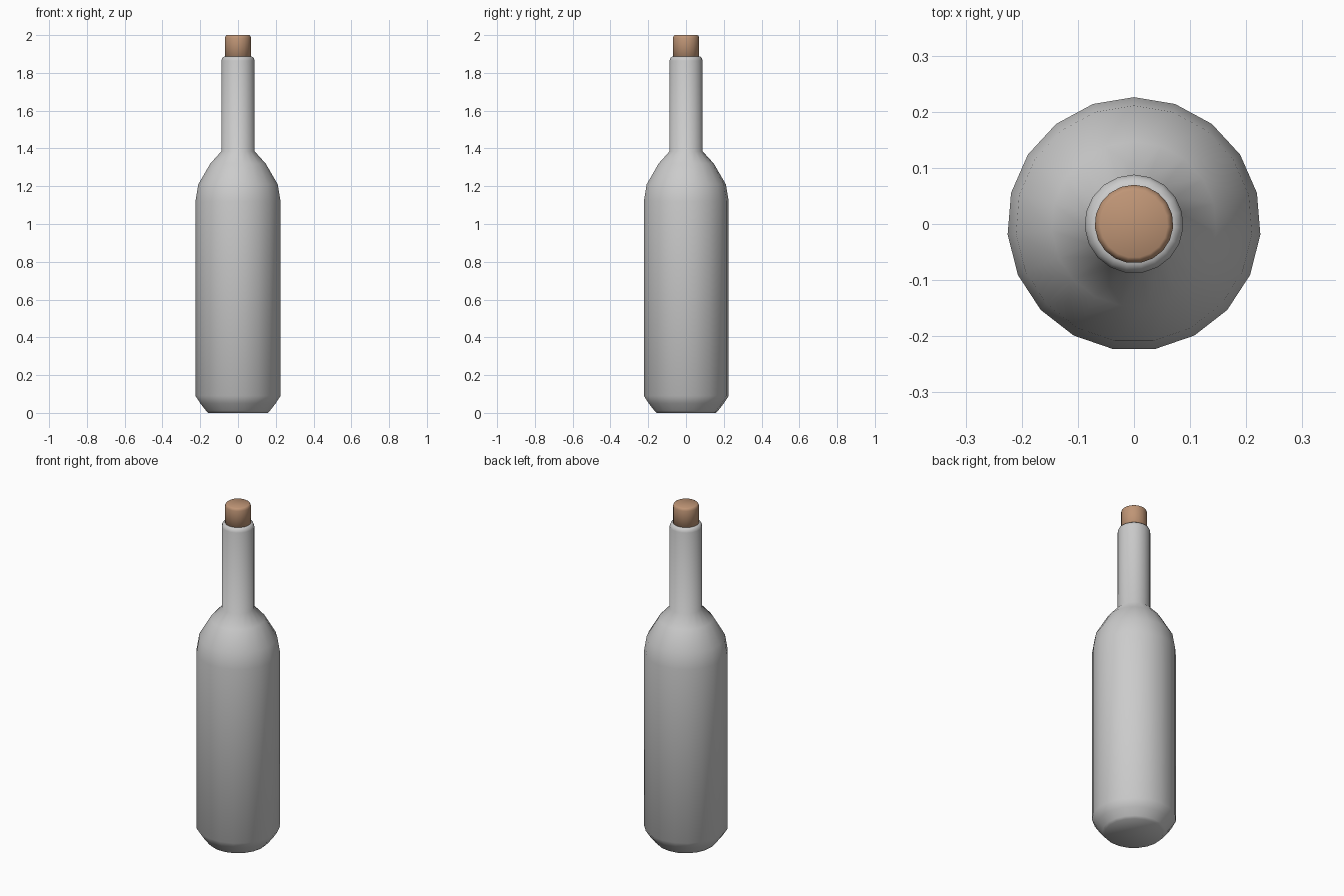
import bpy, bmesh, math

if "Cube" in bpy.data.objects:
    bpy.data.objects.remove(bpy.data.objects["Cube"])

SIDES = 19


def lathe(name, profile):
    """Revolve (radius, z) points around z into a closed, smooth-shaded solid."""
    bm = bmesh.new()
    rings = []
    for r, z in profile:
        ring = []
        for i in range(SIDES):
            a = math.pi / 2 + 2 * math.pi * i / SIDES
            ring.append(bm.verts.new((r * math.cos(a), r * math.sin(a), z)))
        rings.append(ring)
    for lo, hi in zip(rings, rings[1:]):
        for i in range(SIDES):
            j = (i + 1) % SIDES
            bm.faces.new((lo[i], lo[j], hi[j], hi[i]))
    bm.faces.new(rings[0][::-1])
    bm.faces.new(rings[-1])
    for f in bm.faces:
        f.smooth = True
    mesh = bpy.data.meshes.new(name)
    bm.to_mesh(mesh)
    bm.free()
    obj = bpy.data.objects.new(name, mesh)
    bpy.context.collection.objects.link(obj)
    return obj


# Glass body: chamfered base, straight wall, rounded shoulder, neck and lip
lathe("bottle", [
    (0.158, 0.0), (0.170, 0.012), (0.200, 0.05), (0.226, 0.09),
    (0.226, 1.12), (0.211, 1.21), (0.147, 1.32), (0.088, 1.385),
    (0.088, 1.865), (0.083, 1.88), (0.072, 1.888),
])

# Cork stopper
cork = lathe("cork", [(0.07, 1.84), (0.07, 1.985), (0.066, 1.996), (0.06, 2.0)])
mat = bpy.data.materials.new("cork_brown")
mat.diffuse_color = (0.52, 0.30, 0.18, 1)
mat.use_nodes = True
mat.node_tree.nodes["Principled BSDF"].inputs["Base Color"].default_value = mat.diffuse_color
cork.data.materials.append(mat)
